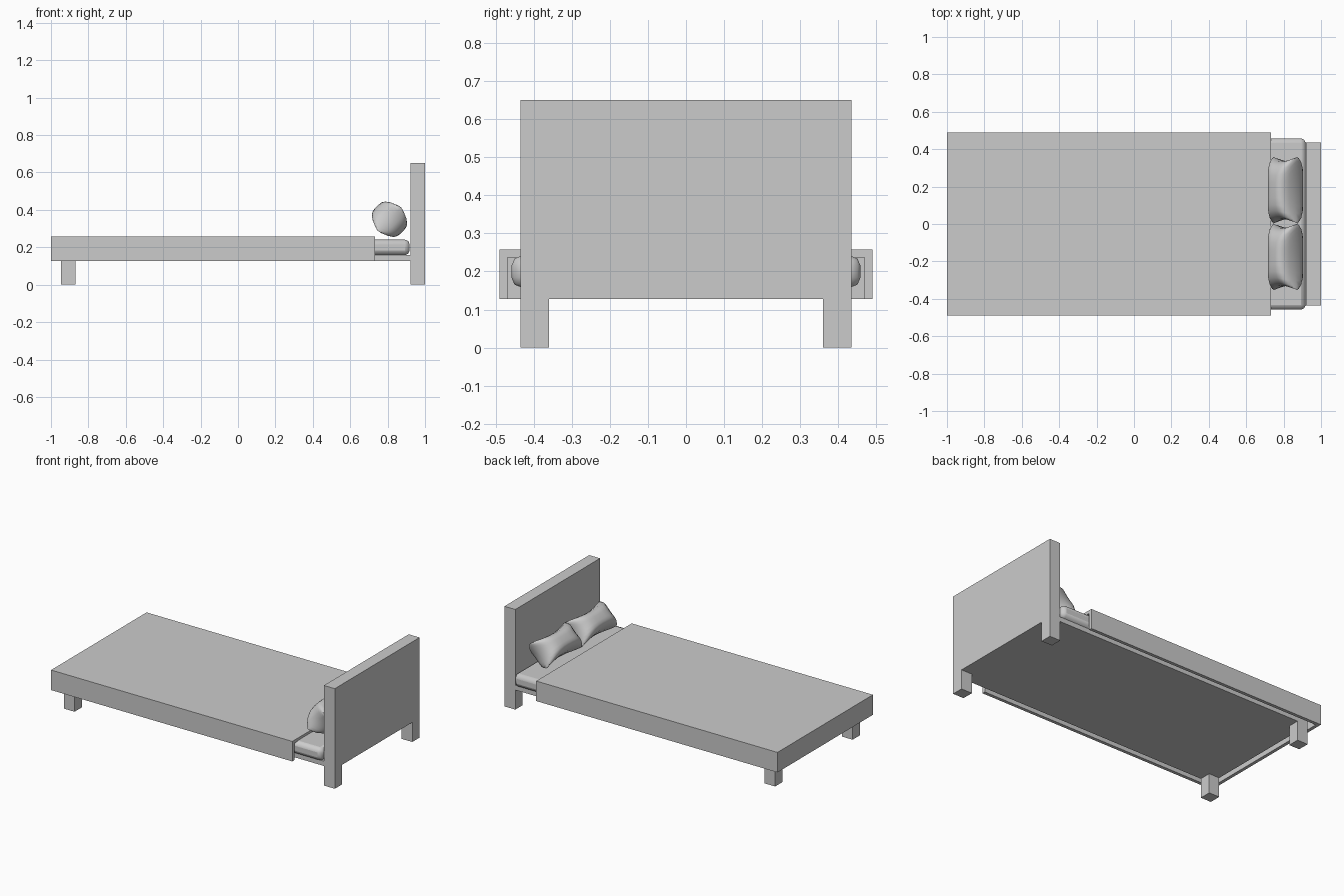
import bpy, bmesh, math
from mathutils import Vector

if "Cube" in bpy.data.objects:
    bpy.data.objects.remove(bpy.data.objects["Cube"])


def make_object(name, bm):
    bmesh.ops.recalc_face_normals(bm, faces=bm.faces)
    mesh = bpy.data.meshes.new(name)
    bm.to_mesh(mesh)
    bm.free()
    ob = bpy.data.objects.new(name, mesh)
    bpy.context.collection.objects.link(ob)
    return ob


def box_bm(lo, hi):
    bm = bmesh.new()
    bmesh.ops.create_cube(bm, size=1)
    lo, hi = Vector(lo), Vector(hi)
    for v in bm.verts:
        v.co = (lo + hi) / 2 + v.co * (hi - lo)
    return bm


def smooth(ob, angle):
    bpy.ops.object.select_all(action='DESELECT')
    ob.select_set(True)
    bpy.context.view_layer.objects.active = ob
    bpy.ops.object.shade_smooth_by_angle(angle=math.radians(angle))


# Headboard with its two legs, one notched profile extruded along x
profile = [(-.435, 0), (-.36, 0), (-.36, .127), (.36, .127),
           (.36, 0), (.435, 0), (.435, .65), (-.435, .65)]
bm = bmesh.new()
face = bm.faces.new([bm.verts.new((.922, y, z)) for y, z in profile])
ext = bmesh.ops.extrude_face_region(bm, geom=[face])
bmesh.ops.translate(bm, vec=(.078, 0, 0),
                    verts=[g for g in ext['geom'] if isinstance(g, bmesh.types.BMVert)])
make_object("headboard", bm)

# Bed base and foot legs
make_object("bed_base", box_bm((-.945, -.435, .127), (.922, .435, .158)))
for side, y in (("front", -.435), ("back", .36)):
    make_object(side + "_foot_leg", box_bm((-.945, y, 0), (-.87, y + .075, .127)))

# Mattress with soft edges
mattress = make_object("mattress", box_bm((-.965, -.458, .158), (.918, .458, .241)))
bev = mattress.modifiers.new("soft_edges", 'BEVEL')
bev.width = .026
bev.segments = 2
smooth(mattress, 60)

# Blanket: shell open underneath and at the head end
bm = box_bm((-1, -.49, .127), (.733, .49, .257))
bm.normal_update()
bmesh.ops.delete(bm, geom=[f for f in bm.faces if f.normal.z < -.5 or f.normal.x > .5],
                 context='FACES_ONLY')
bm.normal_update()
blanket = bpy.data.meshes.new("blanket")
bm.to_mesh(blanket)
bm.free()
blanket = bpy.data.objects.new("blanket", blanket)
bpy.context.collection.objects.link(blanket)
shell = blanket.modifiers.new("thickness", 'SOLIDIFY')
shell.thickness = .021
shell.offset = -1
shell.use_even_offset = True


# Pillows: puffed middle, pinched corners, leaning back at 45 degrees
def pillow(name, y0, n=12):
    across = Vector((1, 0, 1)).normalized()
    normal = Vector((-1, 0, 1)).normalized()
    bm = bmesh.new()
    for sign in (1, -1):
        rows = []
        for i in range(n + 1):
            u = math.sin((i / n - .5) * math.pi)
            row = []
            for j in range(n + 1):
                v = math.sin((j / n - .5) * math.pi)
                w = v * .09 * (1 - .25 * (1 - u * u))
                y = u * .178 * (1 - .12 * (1 - v * v))
                t = .096 * max(0, (1 - u ** 4) * (1 - v ** 4)) ** .45
                row.append(bm.verts.new(Vector((.81, y0 + y, .35))
                                        + across * w + normal * t * sign))
            rows.append(row)
        for a, b in zip(rows, rows[1:]):
            for j in range(n):
                bm.faces.new((a[j], a[j + 1], b[j + 1], b[j]))
    bmesh.ops.remove_doubles(bm, verts=bm.verts, dist=.0005)
    smooth(make_object(name, bm), 70)


pillow("back_pillow", .181)
pillow("front_pillow", -.176)
